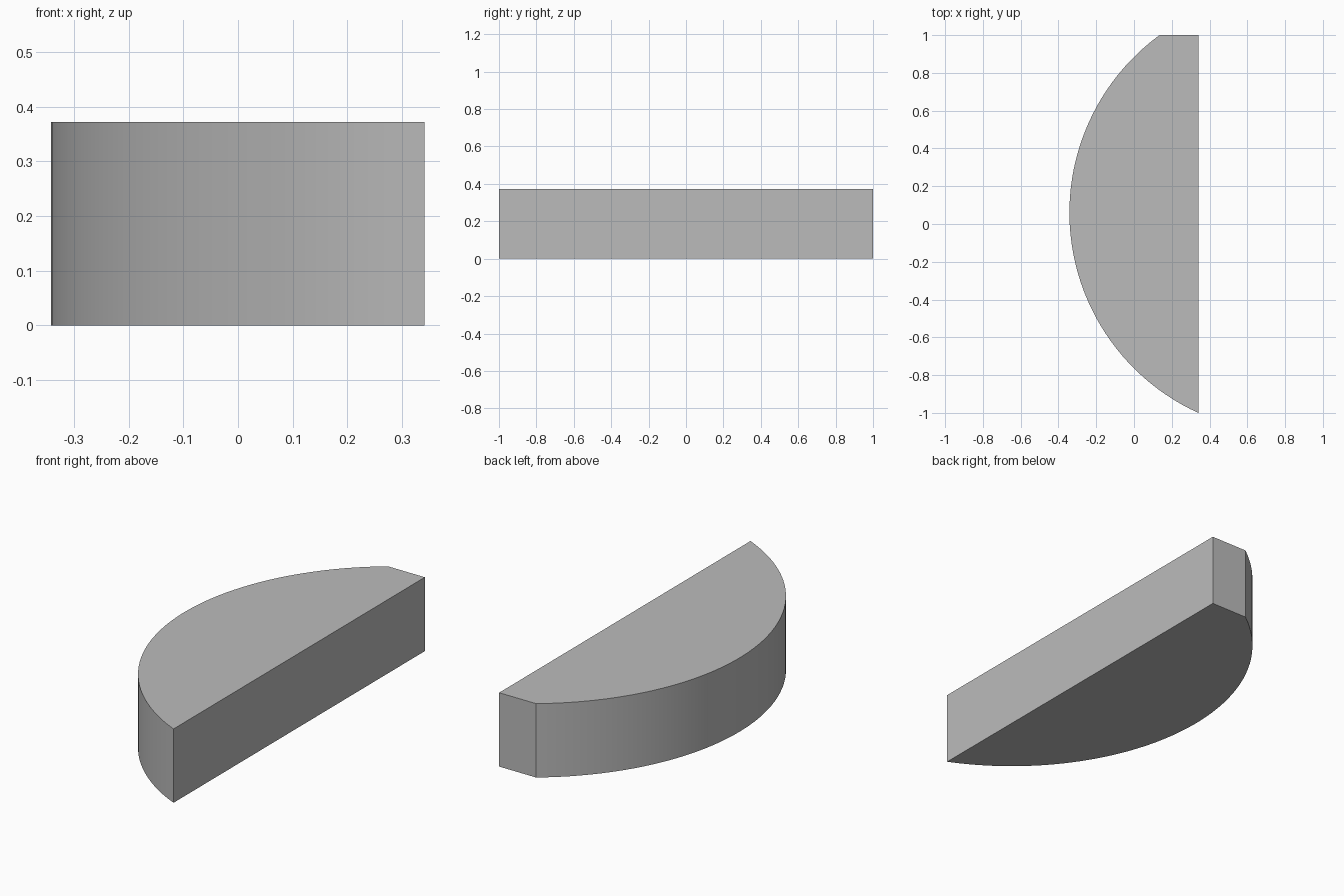
import bpy, bmesh, math

cube = bpy.data.objects.get("Cube")
if cube:
    bpy.data.objects.remove(cube, do_unlink=True)

HEIGHT = 0.372
RIGHT, BACK, FRONT = 0.341, 1.0, -1.0
RADIUS, CX, CY = 1.1645, 0.8225, 0.06
STEPS = 48

# Plain grey material
grey = bpy.data.materials.new("plain grey")
grey.use_nodes = True
colour = (0.5, 0.5, 0.5, 1)
grey.diffuse_color = colour
grey.node_tree.nodes["Principled BSDF"].inputs["Base Color"].default_value = colour

# Outline: curved side from back to front, closed by the flat side and clipped back end
start = math.pi - math.asin((BACK - CY) / RADIUS)
end = math.pi + math.asin((CY - FRONT) / RADIUS)
angles = [start + (end - start) * i / STEPS for i in range(STEPS + 1)]
outline = [(CX + RADIUS * math.cos(a), CY + RADIUS * math.sin(a)) for a in angles]
outline[-1] = (RIGHT, FRONT)
outline.append((RIGHT, BACK))

# Extrude the outline into a slab
bm = bmesh.new()
base = bm.faces.new([bm.verts.new((x, y, 0)) for x, y in outline])
top = bmesh.ops.extrude_face_region(bm, geom=[base], use_keep_orig=True)
bmesh.ops.translate(bm, vec=(0, 0, HEIGHT),
                    verts=[g for g in top["geom"] if isinstance(g, bmesh.types.BMVert)])
bmesh.ops.recalc_face_normals(bm, faces=bm.faces)
mesh = bpy.data.meshes.new("curved_slab")
bm.to_mesh(mesh)
bm.free()
mesh.materials.append(grey)

slab = bpy.data.objects.new("curved_slab", mesh)
bpy.context.collection.objects.link(slab)
bpy.ops.object.select_all(action="DESELECT")
slab.select_set(True)
bpy.context.view_layer.objects.active = slab
bpy.ops.object.shade_smooth_by_angle(angle=math.radians(25))
